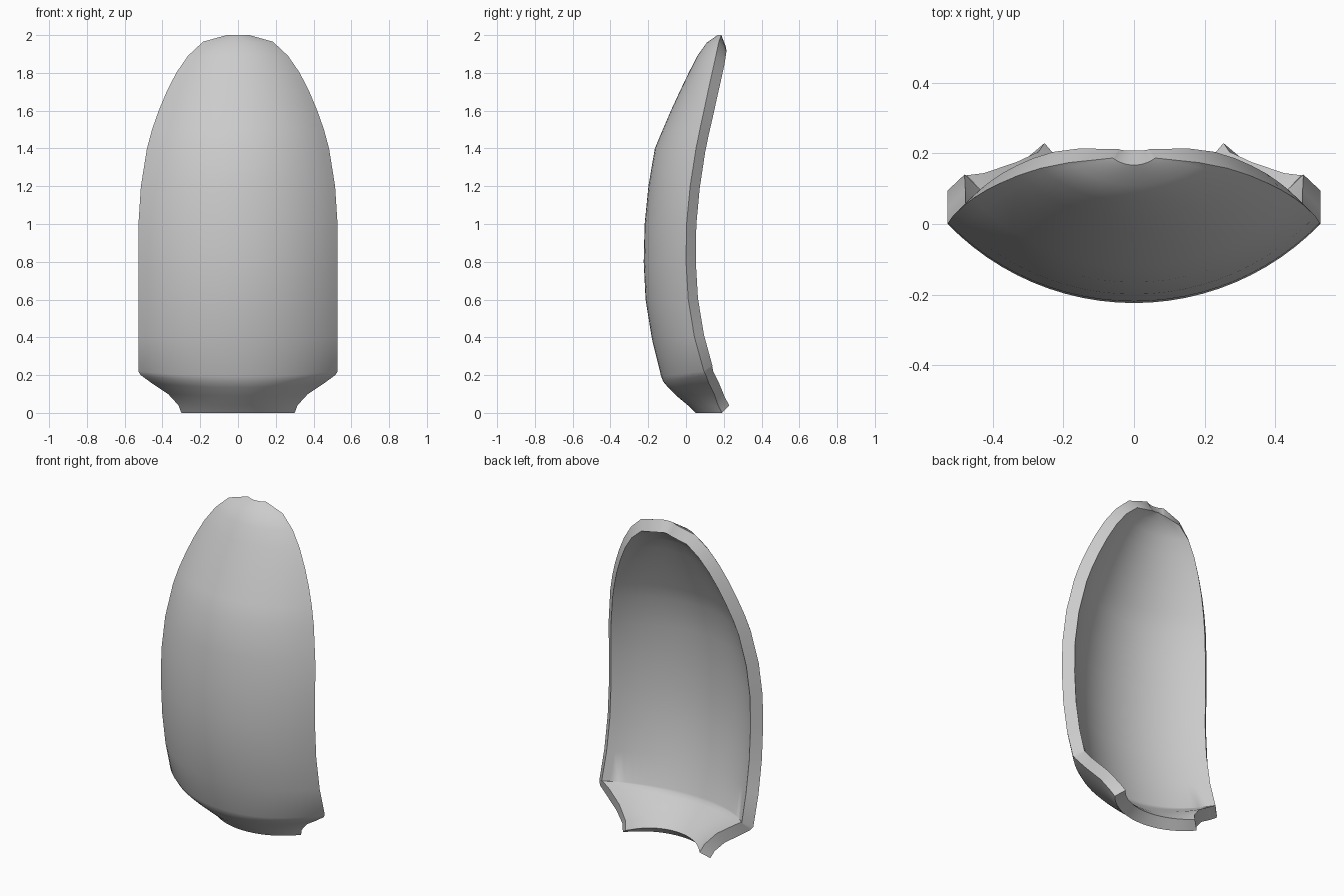
import bpy, math

# Rows of the shell: edge half width, edge y, edge z, centre y, centre z
ROWS = [
    (0.30, 0.190, 0.00, 0.050, 0.00),
    (0.315, 0.170, 0.04, 0.010, 0.04),
    (0.37, 0.150, 0.10, -0.050, 0.09),
    (0.46, 0.120, 0.16, -0.095, 0.135),
    (0.515, 0.105, 0.20, -0.120, 0.165),
    (0.528, 0.095, 0.22, -0.132, 0.195),
    (0.528, 0.045, 0.40, -0.180, 0.39),
    (0.528, 0.012, 0.60, -0.214, 0.60),
    (0.528, 0.000, 0.80, -0.224, 0.80),
    (0.527, 0.003, 1.00, -0.219, 1.00),
    (0.514, 0.022, 1.20, -0.199, 1.20),
    (0.482, 0.053, 1.40, -0.165, 1.40),
    (0.455, 0.073, 1.50, -0.123, 1.50),
    (0.420, 0.095, 1.60, -0.080, 1.60),
    (0.378, 0.116, 1.70, -0.034, 1.70),
    (0.327, 0.138, 1.80, 0.014, 1.80),
    (0.265, 0.158, 1.89, 0.060, 1.89),
    (0.185, 0.174, 1.965, 0.110, 1.96),
    (0.060, 0.187, 2.00, 0.167, 2.00),
]
COLS = 24

# Outer skin: a circular arc across each row
verts, faces = [], []
for w, ye, ze, yc, zc in ROWS:
    sag = ye - yc
    half = 2 * math.atan(sag / w)
    r = w / math.sin(half)
    for i in range(COLS + 1):
        a = half * (2 * i / COLS - 1)
        rise = r * (1 - math.cos(a))
        verts.append((r * math.sin(a), yc + rise, zc + (ze - zc) * rise / sag))
n = COLS + 1
for j in range(len(ROWS) - 1):
    for i in range(COLS):
        a = j * n + i
        faces.append((a, a + 1, a + n + 1, a + n))

mesh = bpy.data.meshes.new("curved_shell")
mesh.from_pydata(verts, [], faces)
shell = bpy.data.objects.new("curved_shell", mesh)
bpy.context.collection.objects.link(shell)
bpy.context.view_layer.objects.active = shell
shell.select_set(True)

# Wall thickness grows toward the hollow back
solid = shell.modifiers.new("thickness", 'SOLIDIFY')
solid.thickness = 0.072
solid.offset = -1
bpy.ops.object.modifier_apply(modifier=solid.name)
bpy.ops.object.shade_smooth_by_angle(angle=math.radians(35))
